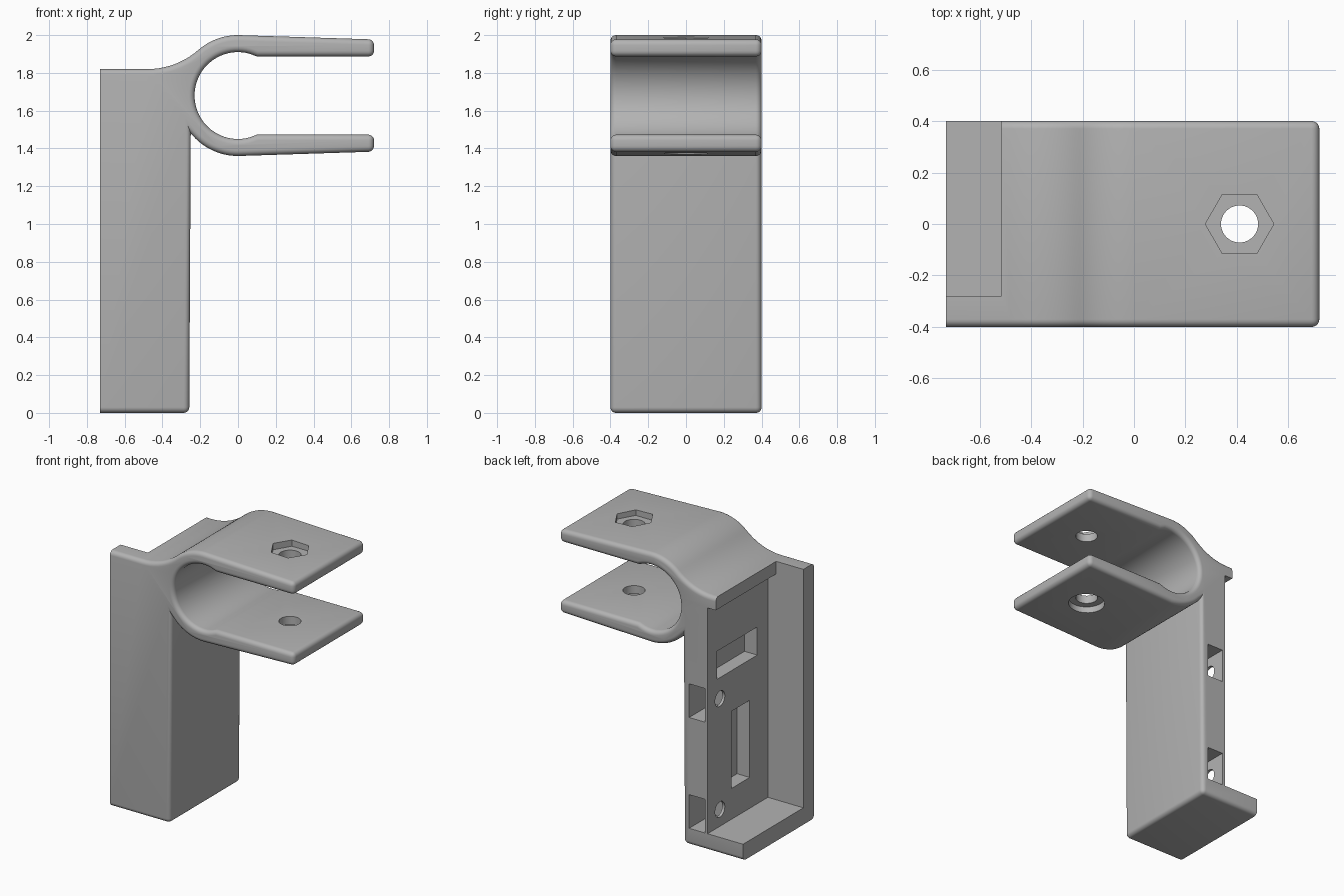
import bpy, bmesh
from math import cos, sin, pi, radians
from mathutils import Matrix

old = bpy.data.objects.get("Cube")
if old:
    bpy.data.objects.remove(old, do_unlink=True)

grey = bpy.data.materials.new("matte grey")
grey.use_nodes = True
grey.diffuse_color = (0.45, 0.45, 0.45, 1)
grey.node_tree.nodes["Principled BSDF"].inputs["Base Color"].default_value = grey.diffuse_color

SIDE, BACK = 0.4, -0.73      # half width, open rear plane
RING_Z, OUTER, INNER = 1.68, 0.32, 0.23
ROUND = 0.03


def make(name, bm):
    bmesh.ops.recalc_face_normals(bm, faces=bm.faces)
    mesh = bpy.data.meshes.new(name)
    bm.to_mesh(mesh)
    bm.free()
    obj = bpy.data.objects.new(name, mesh)
    mesh.materials.append(grey)
    bpy.context.collection.objects.link(obj)
    return obj


def prism(points, y0, y1):
    """Extrude an (x, z) outline along y."""
    bm = bmesh.new()
    face = bm.faces.new([bm.verts.new((x, y0, z)) for x, z in points])
    new = bmesh.ops.extrude_face_region(bm, geom=[face])["geom"]
    moved = [v for v in new if isinstance(v, bmesh.types.BMVert)]
    bmesh.ops.translate(bm, verts=moved, vec=(0, y1 - y0, 0))
    return bm


def arc(cx, cz, r, start, end, n):
    angles = [radians(start + (end - start) * i / n) for i in range(n + 1)]
    return [(cx + r * cos(a), cz + r * sin(a)) for a in angles]


def cut(target, name, bm):
    cutter = make(name, bm)
    cutter.hide_render = True
    mod = target.modifiers.new(name, 'BOOLEAN')
    mod.operation, mod.solver, mod.object = 'DIFFERENCE', 'EXACT', cutter
    bpy.context.view_layer.objects.active = target
    bpy.ops.object.modifier_apply(modifier=name)
    bpy.data.objects.remove(cutter, do_unlink=True)


def box(x0, x1, y0, y1, z0, z1):
    return prism([(x0, z0), (x1, z0), (x1, z1), (x0, z1)], y0, y1)


def rod(r, depth, sides, matrix):
    bm = bmesh.new()
    bmesh.ops.create_cone(bm, cap_ends=True, segments=sides, radius1=r,
                          radius2=r, depth=depth, matrix=matrix)
    return bm


# Outline of the post, split ring and two arms
outline = [(BACK, 0), (-0.258, 0)]
outline += arc(0, RING_Z, OUTER, 218.6, 270, 14)
outline += [(0.72, 1.383), (0.72, 1.473), (0.1, 1.473)]
outline += arc(0, RING_Z, INNER, 285, 75, 44)
outline += [(0.1, 1.887), (0.72, 1.887), (0.72, 1.977)]
outline += arc(0, RING_Z, OUTER, 90, 131.1, 11)
outline += arc(-0.48, 2.23, 0.41, -48.9, -90, 10)[1:]
outline += [(BACK, 1.82)]
bm = prism(outline, -SIDE, SIDE)


def rounded(edge):
    a, b = (v.co for v in edge.verts)
    if a.x < BACK + 0.01 and b.x < BACK + 0.01:
        return False
    if abs(a.y - b.y) < 0.01:
        return True                       # rim of either side
    return a.x > 0.7 or (a.z < 0.01 and a.x > -0.3)   # arm tips, post foot


bmesh.ops.bevel(bm, geom=[e for e in bm.edges if rounded(e)], offset=ROUND,
                offset_type='OFFSET', segments=5, profile=0.5, affect='EDGES',
                clamp_overlap=False)
bracket = make("clamp_bracket", bm)

# Rear compartment, open to the back, one side and the top
cut(bracket, "compartment", prism(
    [(-1, 0.12), (-0.45, 0.12), (-0.45, 1.73), (-0.515, 1.73),
     (-0.515, 3), (-1, 3)], -0.28, 1))

# Recesses in the compartment wall
cut(bracket, "wide_recess", box(-0.6, -0.35, -0.16, 0.295, 1.18, 1.38))
cut(bracket, "tall_recess", box(-0.6, -0.35, -0.075, 0.13, 0.34, 0.89))

# Nut slots in the side, each met by a screw hole
for z in (0.24, 1.03):
    cut(bracket, "nut_slot", box(-0.43, -0.305, 0.14, 1, z - 0.12, z + 0.12))
    turn = Matrix.Translation((-0.45, 0.26, z)) @ Matrix.Rotation(pi / 2, 4, 'Y')
    cut(bracket, "screw_hole", rod(0.055, 0.24, 24, turn))

# Bolt hole through both arms, hex seat above and round seat below
BOLT = 0.41
cut(bracket, "bolt_hole", rod(0.072, 2, 40, Matrix.Translation((BOLT, 0, RING_Z))))
hexagon = Matrix.Translation((BOLT, 0, 2.045)) @ Matrix.Rotation(pi / 2, 4, 'Z')
cut(bracket, "hex_seat", rod(0.133, 0.2, 6, hexagon))
cut(bracket, "round_seat", rod(0.12, 0.2, 40, Matrix.Translation((BOLT, 0, 1.315))))

bpy.ops.object.select_all(action='DESELECT')
bracket.select_set(True)
bpy.context.view_layer.objects.active = bracket
bpy.ops.object.shade_smooth_by_angle(angle=radians(30))
